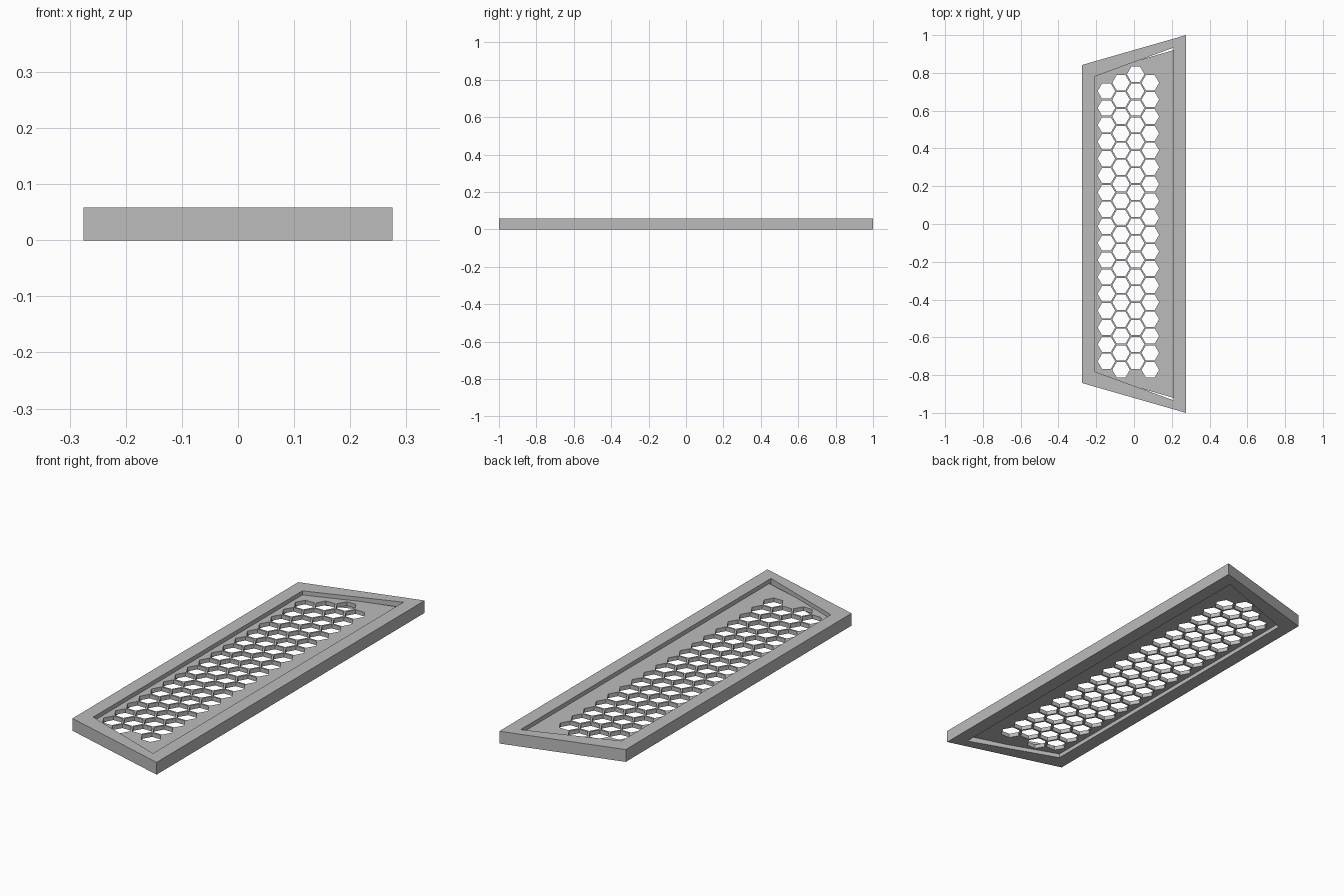
import bpy
import math

cube = bpy.data.objects.get("Cube")
if cube:
    bpy.data.objects.remove(cube, do_unlink=True)

grey = bpy.data.materials.new("plain grey")
grey.use_nodes = True
COLOUR = (0.5, 0.5, 0.5, 1)
grey.diffuse_color = COLOUR
grey.node_tree.nodes["Principled BSDF"].inputs["Base Color"].default_value = COLOUR


def trapezoid(half_width, left_y, right_y):
    return [(-half_width, -left_y), (half_width, -right_y),
            (half_width, right_y), (-half_width, left_y)]


def hexagon(cx, cy, radius):
    return [(cx + radius * math.cos(math.pi * k / 3),
             cy + radius * math.sin(math.pi * k / 3)) for k in range(6)]


def slab(name, loops, z_low, z_high):
    """Flat slab from an outer loop followed by hole loops."""
    curve = bpy.data.curves.new(name + "_outline", "CURVE")
    curve.dimensions = "2D"
    curve.fill_mode = "BOTH"
    curve.extrude = (z_high - z_low) / 2
    for loop in loops:
        spline = curve.splines.new("POLY")
        spline.points.add(len(loop) - 1)
        for point, (x, y) in zip(spline.points, loop):
            point.co = (x, y, 0, 1)
        spline.use_cyclic_u = True
        spline.use_smooth = False
    obj = bpy.data.objects.new(name, curve)
    bpy.context.collection.objects.link(obj)
    bpy.ops.object.select_all(action="DESELECT")
    obj.select_set(True)
    bpy.context.view_layer.objects.active = obj
    bpy.ops.object.convert(target="MESH")
    obj = bpy.context.view_layer.objects.active
    obj.name = name
    obj.location.z = (z_low + z_high) / 2
    obj.data.materials.clear()
    obj.data.materials.append(grey)
    for face in obj.data.polygons:
        face.use_smooth = False
        face.material_index = 0
    return obj


# Outer frame with a tapered opening
HEIGHT = 0.058
slab("frame", [trapezoid(0.275, 0.842, 1.0), trapezoid(0.21, 0.78, 0.934)], 0, HEIGHT)

# Honeycomb panel held midway in the frame, leaving slivers open at the long corners
PITCH = 0.0894
RADIUS = 0.0465
holes = []
for column, (bottom, count) in enumerate([(-0.727, 17), (-0.772, 18), (-0.727, 18), (-0.772, 18)]):
    x = -0.146 + column * PITCH * math.sqrt(3) / 2
    holes += [hexagon(x, bottom + row * PITCH, RADIUS) for row in range(count)]
slab("honeycomb_panel", [trapezoid(0.215, 0.797, 0.922)] + holes, HEIGHT / 3, HEIGHT * 2 / 3)
